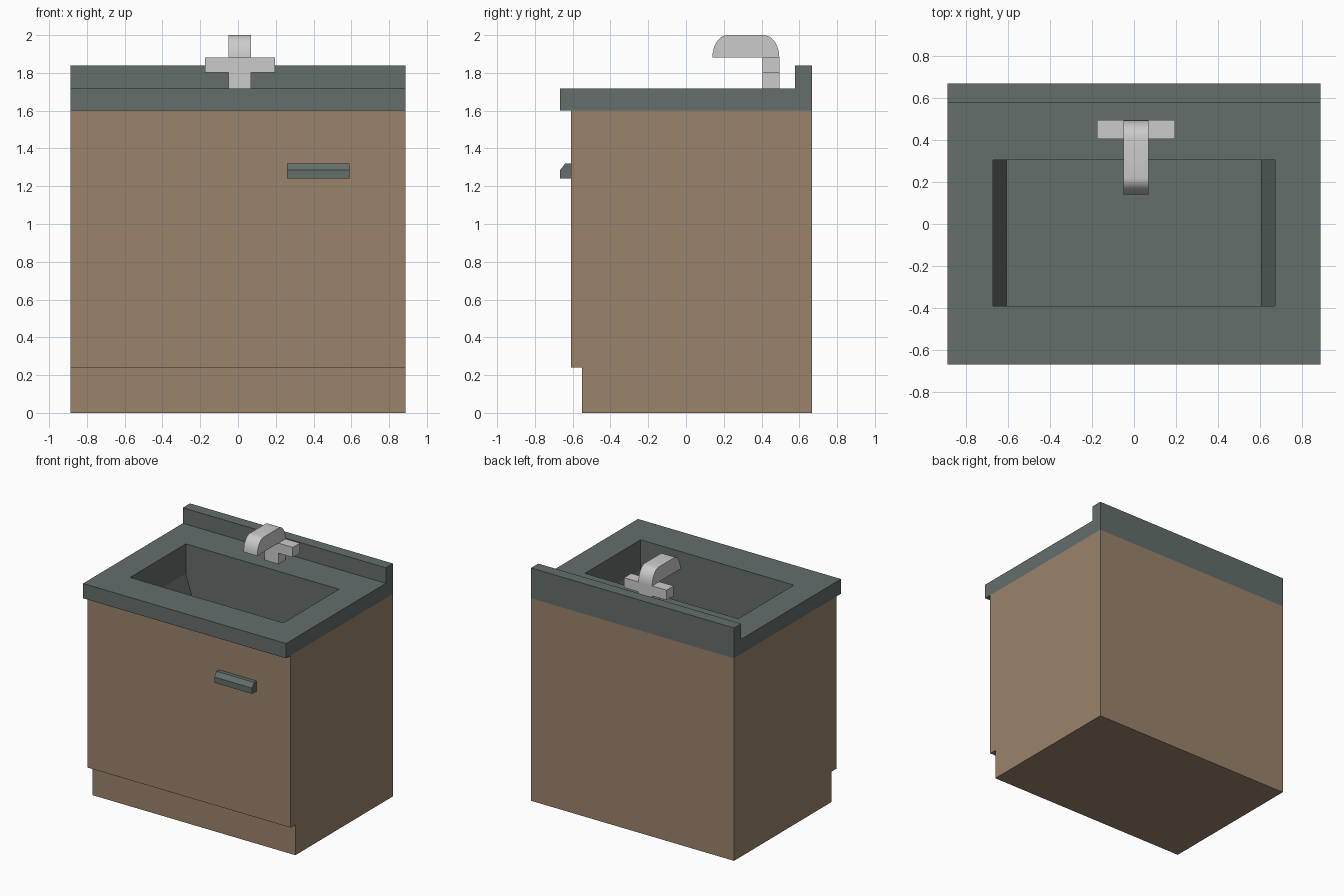
import bpy, bmesh, math
from mathutils import Vector

if "Cube" in bpy.data.objects:
    bpy.data.objects.remove(bpy.data.objects["Cube"])


def material(name, r, g, b):
    m = bpy.data.materials.new(name)
    m.diffuse_color = (r, g, b, 1)
    m.use_nodes = True
    m.node_tree.nodes["Principled BSDF"].inputs["Base Color"].default_value = m.diffuse_color
    return m


WOOD = material("wood", 0.328, 0.228, 0.145)
TRIM = material("dark_wood", 0.162, 0.118, 0.083)
STONE = material("stone", 0.125, 0.156, 0.148)
METAL = material("metal", 0.67, 0.69, 0.68)


def finish(bm, name, mat):
    me = bpy.data.meshes.new(name)
    bm.to_mesh(me)
    bm.free()
    ob = bpy.data.objects.new(name, me)
    bpy.context.collection.objects.link(ob)
    if mat:
        me.materials.append(mat)
    return ob


def prism(name, profile, axis, lo, hi, mat, open_top=False, inward=False):
    """Extrude a profile along x (profile is y,z) or along y (profile is x,z)."""
    def point(p, d):
        return (d, p[0], p[1]) if axis == "x" else (p[0], d, p[1])
    bm = bmesh.new()
    face = bm.faces.new([bm.verts.new(point(p, lo)) for p in profile])
    ext = bmesh.ops.extrude_face_region(bm, geom=[face])
    moved = [g for g in ext["geom"] if isinstance(g, bmesh.types.BMVert)]
    step = Vector(point((0, 0), hi - lo))
    bmesh.ops.translate(bm, verts=moved, vec=step)
    bmesh.ops.recalc_face_normals(bm, faces=bm.faces)
    if open_top:
        top = max(bm.faces, key=lambda f: f.calc_center_median().z)
        bmesh.ops.delete(bm, geom=[top], context="FACES_ONLY")
    if inward:
        bmesh.ops.reverse_faces(bm, faces=bm.faces)
    return finish(bm, name, mat)


def rect(a0, z0, a1, z1):
    return [(a0, z0), (a1, z0), (a1, z1), (a0, z1)]


W, D = 0.887, 0.667          # half width and half depth

# Cabinet with toe kick, open under the counter
prism("cabinet", [(-0.55, 0), (D, 0), (D, 1.6), (-0.609, 1.6),
                  (-0.609, 0.24), (-0.55, 0.24)], "x", -W, W, WOOD, open_top=True)

# Counter with raised backsplash, cut through for the basin
counter = prism("counter", [(-D, 1.6), (D, 1.6), (D, 1.84), (0.578, 1.84),
                            (0.578, 1.717), (-D, 1.717)], "x", -W, W, STONE)
cutter = prism("basin_cutter", rect(-0.67, 1.5, 0.67, 1.8), "y", -0.39, 0.305, STONE)
cutter.hide_render = True
cutter.hide_viewport = True
cut = counter.modifiers.new("basin_hole", "BOOLEAN")
cut.operation = "DIFFERENCE"
cut.solver = "EXACT"
cut.object = cutter

# Basin shell: straight upper walls, tapered sides below
prism("basin", [(-0.605, 1.28), (0.605, 1.28), (0.67, 1.48), (0.67, 1.6),
                (-0.67, 1.6), (-0.67, 1.48)], "y", -0.39, 0.305, STONE,
      open_top=True, inward=True)

# Dark border on the door
bm = bmesh.new()
panel = bm.faces.new([bm.verts.new((x, -0.611, z))
                      for x, z in rect(-0.777, 0.348, 0.777, 1.485)])
bmesh.ops.inset_region(bm, faces=[panel], thickness=0.085)
bmesh.ops.delete(bm, geom=[panel], context="FACES_ONLY")
finish(bm, "door_border", TRIM)

# Door handle
prism("handle", [(-0.609, 1.24), (-D, 1.24), (-D, 1.285), (-0.64, 1.32),
                 (-0.609, 1.32)], "x", 0.26, 0.59, STONE)

# Tap body: post with two side arms
X = 0.01
prism("tap_body", [(X - 0.06, 1.717), (X + 0.06, 1.717), (X + 0.06, 1.803),
                   (X + 0.185, 1.803), (X + 0.185, 1.882), (X - 0.185, 1.882),
                   (X - 0.185, 1.803), (X - 0.06, 1.803)], "y", 0.405, 0.494, METAL)

# Tap spout with rounded ends
steps = 8
quarter = [(math.cos(i * math.pi / 2 / steps), math.sin(i * math.pi / 2 / steps))
           for i in range(steps + 1)]
back = [(0.41 + 0.084 * c, 1.882 + 0.118 * s) for c, s in quarter]
front = [(0.22 - 0.08 * c, 1.882 + 0.118 * s) for c, s in reversed(quarter)]
spout = prism("tap_spout", back + front, "x", X - 0.06, X + 0.06, METAL)
bpy.ops.object.select_all(action="DESELECT")
spout.select_set(True)
bpy.context.view_layer.objects.active = spout
bpy.ops.object.shade_smooth_by_angle(angle=math.radians(35))
